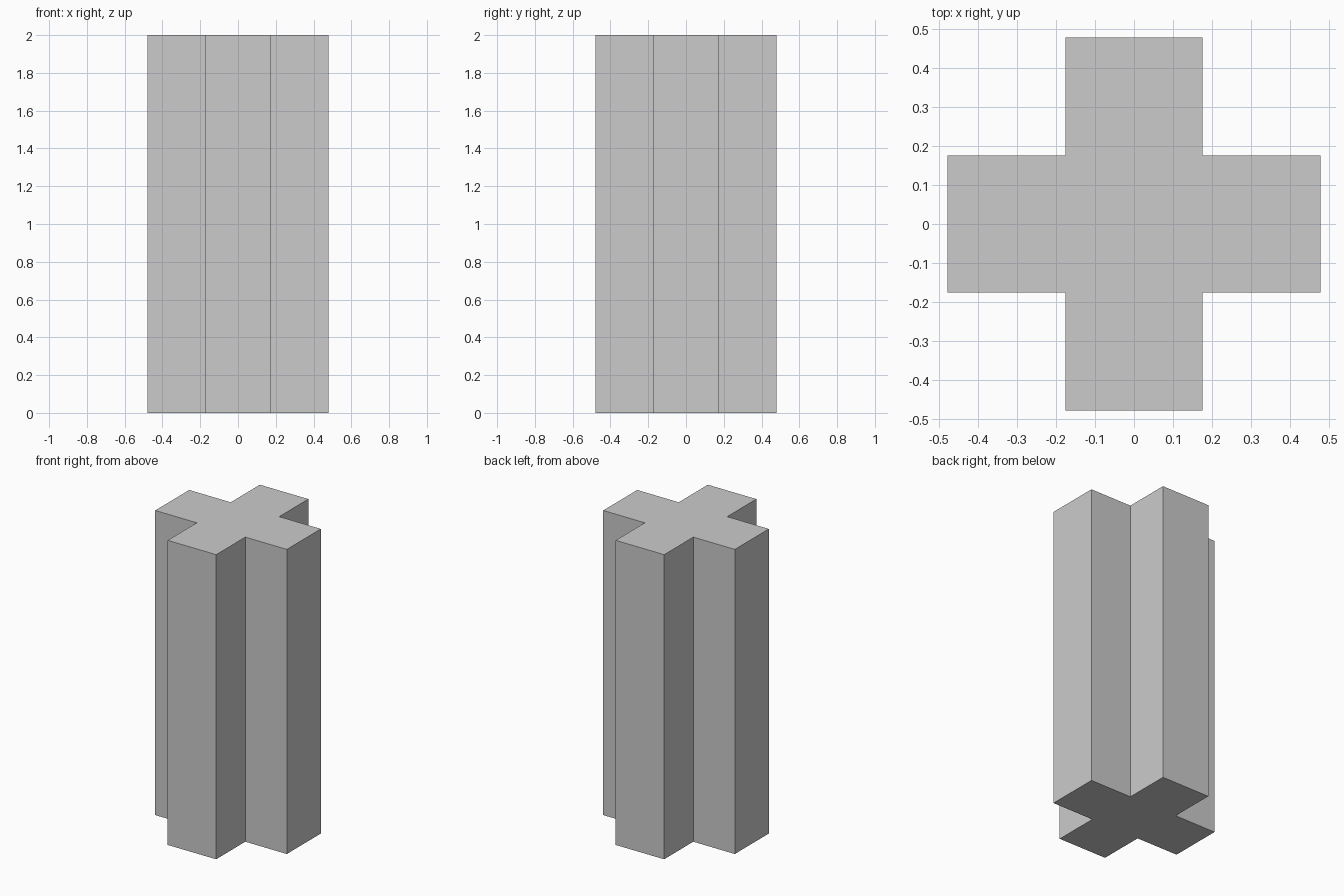
import bpy, bmesh
from mathutils import Matrix

if "Cube" in bpy.data.objects:
    bpy.data.objects.remove(bpy.data.objects["Cube"])

REACH, HALF, HEIGHT = 0.478, 0.176, 2.0

# Cross profile: one arm's three corners, repeated by quarter turns
arm = [(REACH, -HALF), (REACH, HALF), (HALF, HALF)]
bm = bmesh.new()
verts = []
for turn in range(4):
    for x, y in arm:
        for _ in range(turn):
            x, y = -y, x
        verts.append(bm.verts.new((x, y, 0)))
base = bm.faces.new(verts)

# Extrude the profile up into a solid column
ext = bmesh.ops.extrude_face_region(bm, geom=[base], use_keep_orig=True)
top = [v for v in ext["geom"] if isinstance(v, bmesh.types.BMVert)]
bmesh.ops.translate(bm, verts=top, vec=(0, 0, HEIGHT))
bmesh.ops.recalc_face_normals(bm, faces=bm.faces[:])

mesh = bpy.data.meshes.new("cross_column")
bm.to_mesh(mesh)
bm.free()
column = bpy.data.objects.new("cross_column", mesh)
bpy.context.collection.objects.link(column)
